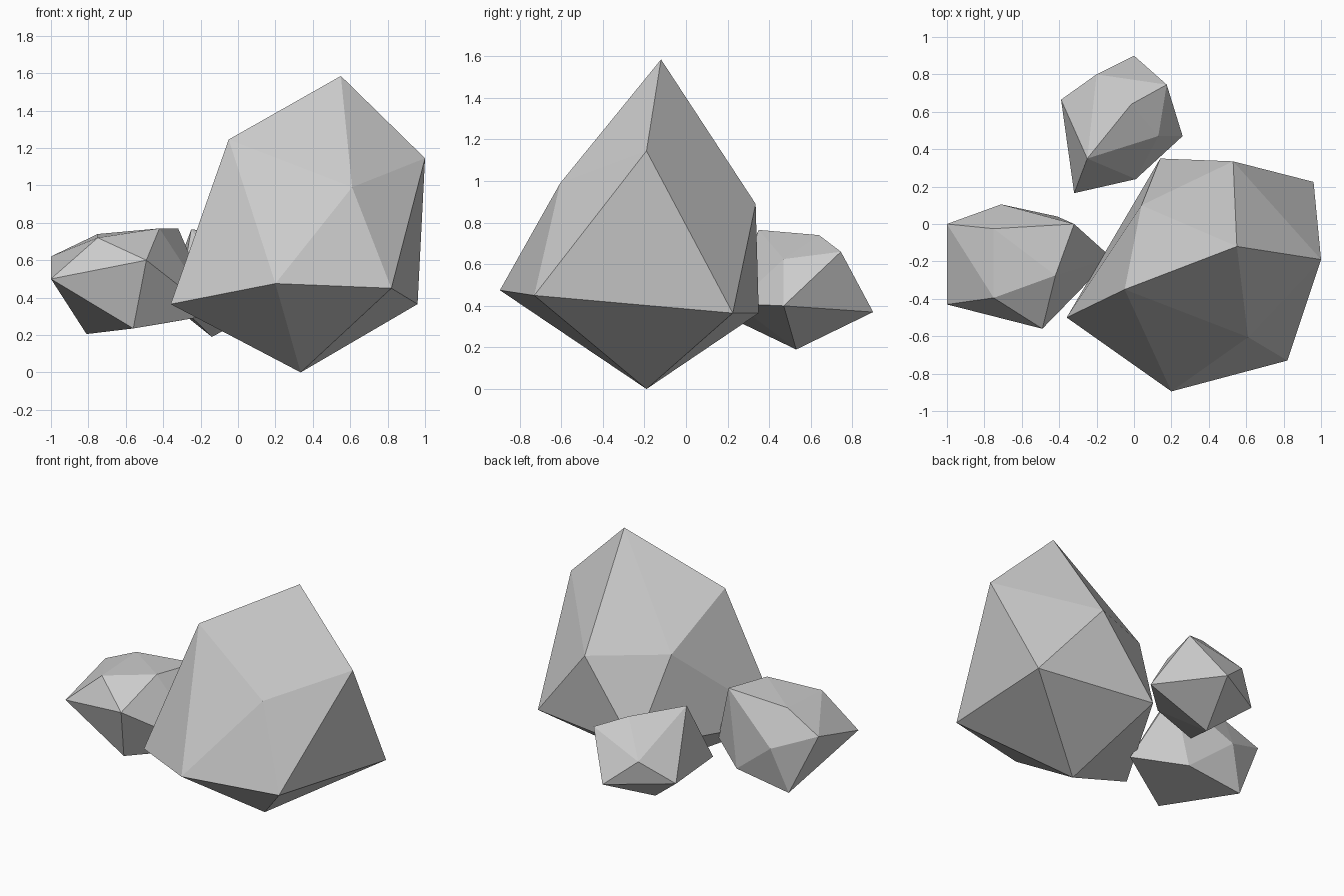
import bpy, bmesh

if "Cube" in bpy.data.objects:
    bpy.data.objects.remove(bpy.data.objects["Cube"])


def rock(name, points):
    """Faceted boulder: the convex hull of a few corner points."""
    bm = bmesh.new()
    for p in points:
        bm.verts.new(p)
    hull = bmesh.ops.convex_hull(bm, input=bm.verts[:])
    loose = {v for v in hull["geom_interior"] + hull["geom_unused"]
             if isinstance(v, bmesh.types.BMVert) and v.is_valid}
    bmesh.ops.delete(bm, geom=list(loose), context='VERTS')
    bmesh.ops.recalc_face_normals(bm, faces=bm.faces[:])
    mesh = bpy.data.meshes.new(name)
    bm.to_mesh(mesh)
    bm.free()
    bpy.context.collection.objects.link(bpy.data.objects.new(name, mesh))


# Tall main boulder: tip, upper ring, lower ring, base point
rock("large_rock", [
    (.55, -.12, 1.585),
    (1, -.19, 1.145), (.61, -.605, .99), (-.05, -.35, 1.245), (.04, .10, .94), (.53, .335, .89),
    (.2, -.895, .475), (.82, -.73, .45), (.96, .225, .365), (.14, .35, .365), (-.36, -.5, .365),
    (.335, -.19, 0)])

# Left boulder: upper corners, middle corners, underside
rock("left_rock", [
    (-.75, -.395, .72), (-.75, -.025, .74), (-.42, -.275, .77), (-.32, 0, .77),
    (-1, 0, .62), (-1, -.43, .5), (-.49, -.56, .6), (-.71, .105, .5), (-.12, -.18, .31),
    (-.56, -.43, .235), (-.81, .05, .205), (-.41, .04, .26)])

# Back boulder: upper corners, middle corners, underside
rock("back_rock", [
    (-.25, .35, .765), (-.015, .64, .74), (.175, .745, .66), (.13, .47, .625),
    (0, .9, .37), (-.2, .8, .54), (-.39, .665, .39), (-.32, .165, .365),
    (.01, .24, .41), (.26, .47, .4), (-.14, .53, .19)])
